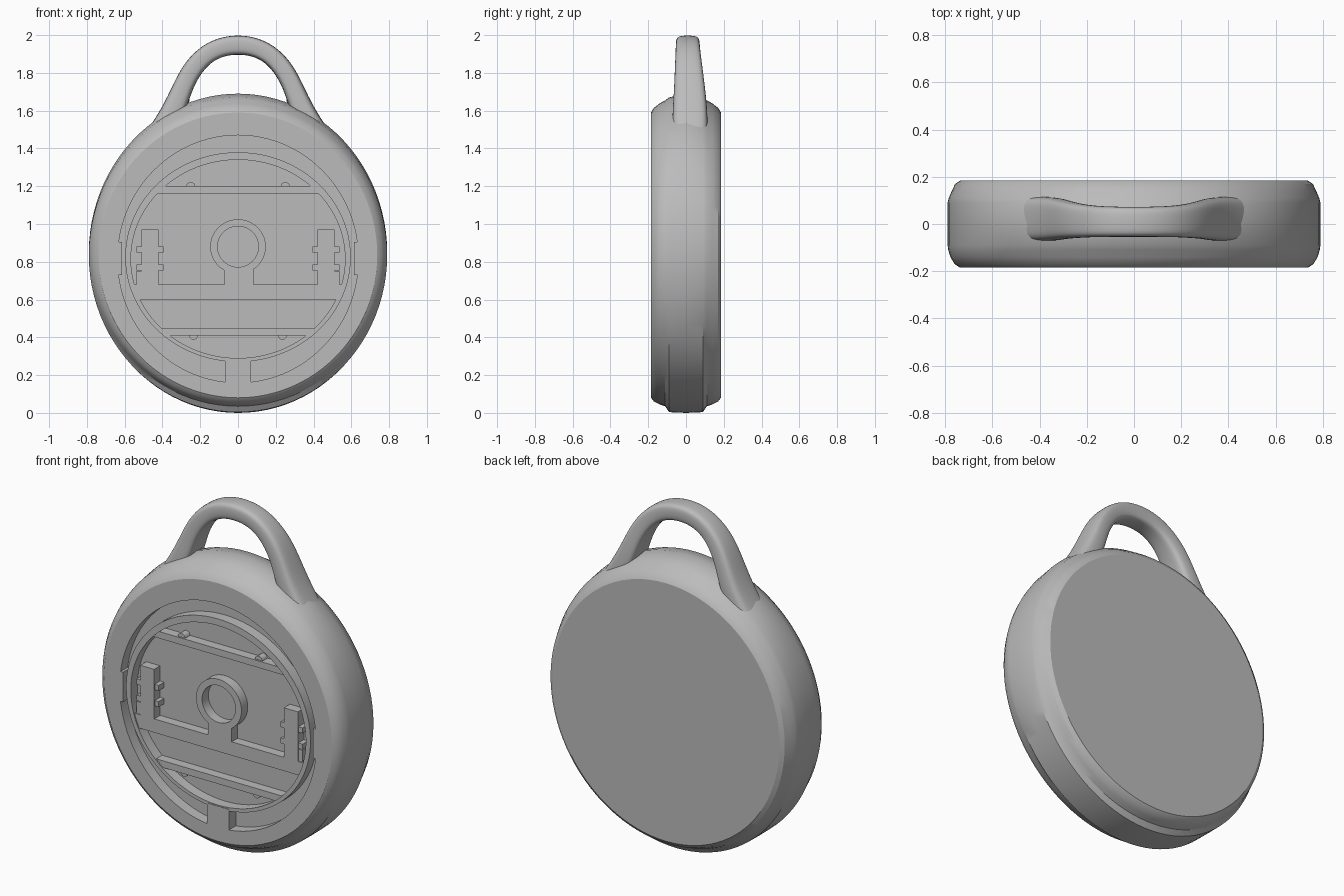
import bpy
import bmesh
from math import cos, sin, pi, radians, sqrt, copysign

cube = bpy.data.objects.get("Cube")
if cube:
    bpy.data.objects.remove(cube, do_unlink=True)

grey = bpy.data.materials.new("matte_grey")
grey.use_nodes = True
grey.diffuse_color = (0.5, 0.5, 0.5, 1)
grey.node_tree.nodes["Principled BSDF"].inputs["Base Color"].default_value = (0.5, 0.5, 0.5, 1)

FRONT, FLOOR = -0.185, -0.12
SEGMENTS = 96


def finish(name, bm, angle=30):
    bmesh.ops.recalc_face_normals(bm, faces=bm.faces)
    mesh = bpy.data.meshes.new(name)
    bm.to_mesh(mesh)
    bm.free()
    mesh.materials.append(grey)
    obj = bpy.data.objects.new(name, mesh)
    bpy.context.collection.objects.link(obj)
    bpy.ops.object.select_all(action="DESELECT")
    obj.select_set(True)
    bpy.context.view_layer.objects.active = obj
    bpy.ops.object.shade_smooth_by_angle(angle=radians(angle))
    return obj


def loft(name, loops, closed=False, angle=30):
    """Bridge loops of equal length; cap the ends or join last to first."""
    bm = bmesh.new()
    rings = [[bm.verts.new(p) for p in loop] for loop in loops]
    n = len(rings[0])
    pairs = list(zip(rings, rings[1:]))
    if closed:
        pairs.append((rings[-1], rings[0]))
    else:
        bm.faces.new(rings[0])
        bm.faces.new(rings[-1])
    for a, b in pairs:
        for i in range(n):
            j = (i + 1) % n
            bm.faces.new((a[i], a[j], b[j], b[i]))
    return finish(name, bm, angle)


def ellipse(y, rx, low, high, n=SEGMENTS):
    mid, rz = (low + high) / 2, (high - low) / 2
    return [(rx * cos(2 * pi * i / n), y, mid + rz * sin(2 * pi * i / n)) for i in range(n)]


def prism(name, outline, front=-0.175):
    back = FLOOR + 0.01
    return loft(name, [[(x, back, z) for x, z in outline], [(x, front, z) for x, z in outline]])


def box(name, x0, x1, z0, z1, front=-0.175):
    return prism(name, [(x0, z0), (x1, z0), (x1, z1), (x0, z1)], front)


def tube(name, outer, inner, front):
    """Raised ring; outer and inner are (half width, low, high)."""
    back = FLOOR + 0.01
    return loft(name, [ellipse(back, *outer), ellipse(front, *outer),
                       ellipse(front, *inner), ellipse(back, *inner)], closed=True)


def chord_bar(name, low, high):
    """Bar across the round recess with its ends following the wall."""
    def half(z):
        return 0.575 * sqrt(1 - ((z - 0.815) / 0.535) ** 2)
    levels = [low + (high - low) * i / 4 for i in range(5)]
    right = [(half(z), z) for z in levels]
    return prism(name, right + [(-x, z) for x, z in reversed(right)])


# Round case with a raised middle band and a recessed front
sections = [
    (0.185, 0.735, 0.08, 1.59), (0.17, 0.758, 0.06, 1.615), (0.14, 0.772, 0.045, 1.638),
    (0.11, 0.785, 0.035, 1.655), (0.09, 0.79, 0.004, 1.67), (0, 0.79, 0, 1.69),
    (-0.09, 0.79, 0.004, 1.67), (-0.11, 0.787, 0.035, 1.655), (-0.14, 0.778, 0.045, 1.638),
    (-0.17, 0.76, 0.06, 1.615), (FRONT, 0.737, 0.08, 1.59),
    (FRONT, 0.637, 0.16, 1.47), (FLOOR, 0.637, 0.16, 1.47),
]
loft("case_body", [ellipse(*s) for s in sections])

# Carrying loop: outer x, z, inner x, z, front y, back y
stations = [
    (0.66, 1.22, 0.52, 1.1, -0.075, 0.11), (0.54, 1.415, 0.41, 1.32, -0.075, 0.115),
    (0.45, 1.54, 0.33, 1.47, -0.075, 0.118), (0.385, 1.65, 0.275, 1.6, -0.07, 0.112),
    (0.335, 1.76, 0.242, 1.71, -0.063, 0.1), (0.28, 1.86, 0.2, 1.79, -0.06, 0.088),
    (0.2, 1.94, 0.145, 1.855, -0.056, 0.078), (0.105, 1.988, 0.075, 1.89, -0.055, 0.074),
]
top = [(0, 2.003, 0, 1.898, -0.055, 0.073)]
path = stations + top + [(-a, b, -c, d, e, f) for a, b, c, d, e, f in reversed(stations)]


def loop_section(ox, oz, ix, iz, front, back, n=16):
    points = []
    for i in range(n):
        u, v = (copysign(abs(f(2 * pi * i / n)) ** 0.55, f(2 * pi * i / n)) for f in (cos, sin))
        t = (1 + u) / 2
        points.append((ix + (ox - ix) * t, (front + back) / 2 + v * (back - front) / 2,
                       iz + (oz - iz) * t))
    return points


handle = loft("carrying_loop", [loop_section(*s) for s in path], angle=60)
handle.modifiers.new("smooth", "SUBSURF").levels = 2
handle.modifiers["smooth"].render_levels = 2

# Small nubs inside the loop
for side, sx in (("left", 1), ("right", -1)):
    bm = bmesh.new()
    bmesh.ops.create_uvsphere(bm, u_segments=16, v_segments=8, radius=0.028)
    bmesh.ops.translate(bm, verts=bm.verts, vec=(sx * 0.285, 0.03, 1.655))
    finish(side + "_loop_nub", bm, 60)

# Circular wall and the bridge across the outer channel
tube("recess_wall", (0.597, 0.27, 1.38), (0.567, 0.29, 1.34), -0.182)
box("channel_bridge", -0.07, 0.07, 0.145, 0.285, FRONT)

# Bars crossing the recess
for name, low, high in (("top_bar", 1.16, 1.2), ("middle_shelf", 0.6, 0.68),
                        ("bottom_bar", 0.41, 0.45)):
    chord_bar(name, low, high)

# Central ring on its stem
tube("centre_ring", (0.147, 0.735, 1.025), (0.108, 0.772, 0.988), -0.178)
box("centre_stem", -0.072, 0.082, 0.67, 0.76)

# Side posts, their ribs, channel stops and bar bumps
for side, sx in (("left", 1), ("right", -1)):
    def mirrored_box(name, x0, x1, z0, z1, front=-0.175):
        return box(side + name, *sorted((sx * x0, sx * x1)), z0, z1, front)
    mirrored_box("_post", 0.42, 0.51, 0.67, 0.97)
    for label, z in (("_upper_rib", 0.865), ("_lower_rib", 0.77)):
        mirrored_box(label, 0.395, 0.537, z - 0.016, z + 0.016, -0.17)
    mirrored_box("_post_foot", 0.5, 0.537, 0.68, 0.75, -0.17)
    mirrored_box("_channel_stop", 0.615, 0.65, 0.73, 0.905, FRONT)
    for label, x, z, up in (("_top_bump", 0.25, 1.195, 1), ("_bottom_bump", 0.235, 0.415, -1)):
        arc = [(sx * x + 0.025 * cos(pi * i / 8), z + up * 0.028 * sin(pi * i / 8)) for i in range(9)]
        prism(side + label, arc, -0.165)
